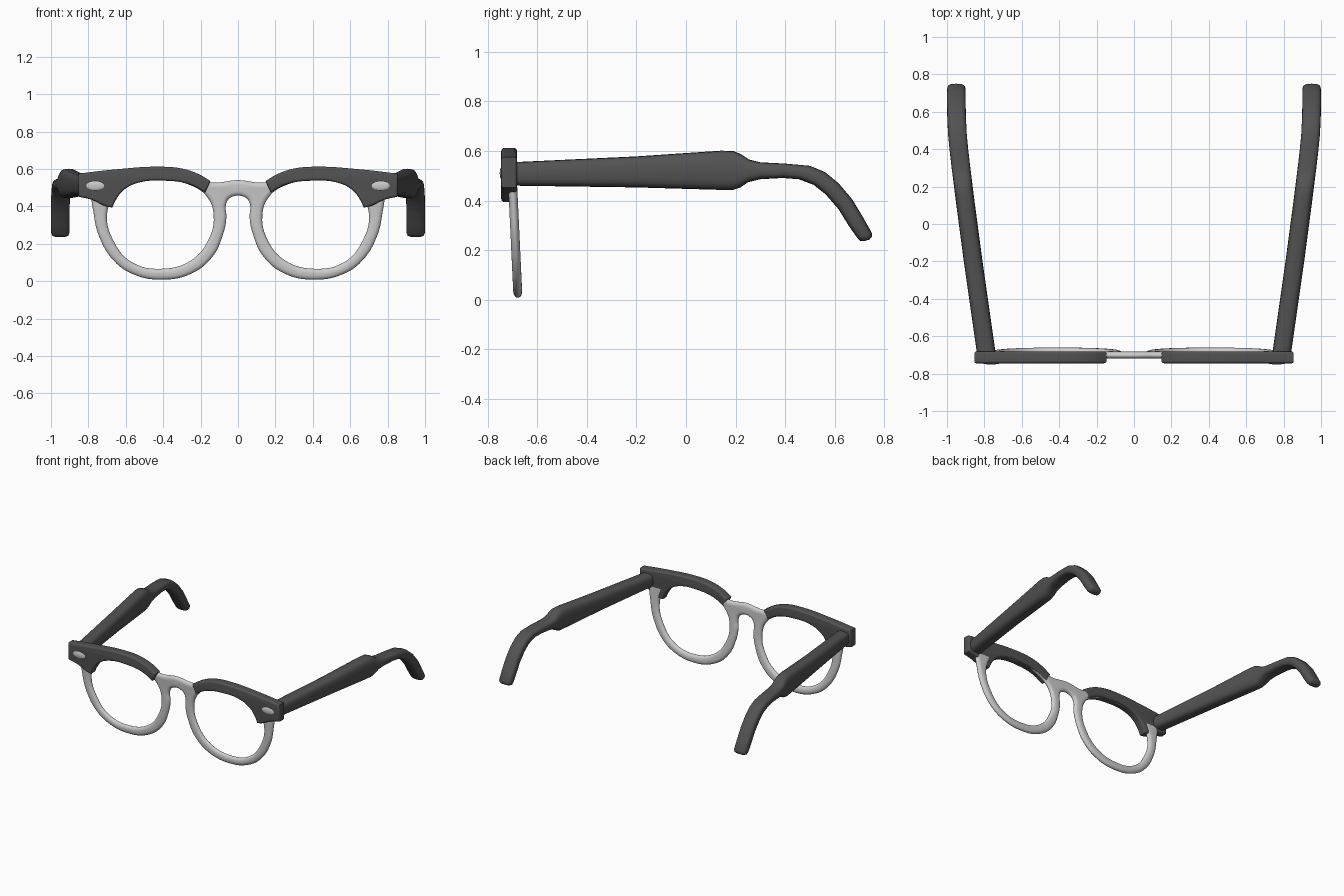
import bpy, bmesh, math

if "Cube" in bpy.data.objects:
    bpy.data.objects.remove(bpy.data.objects["Cube"])

dark = bpy.data.materials.new("dark_plastic")
dark.diffuse_color = (0.085, 0.085, 0.085, 1)
dark.use_nodes = True
dark.node_tree.nodes["Principled BSDF"].inputs["Base Color"].default_value = dark.diffuse_color


def finish(name, bm, mat=None, angle=40):
    bmesh.ops.remove_doubles(bm, verts=bm.verts, dist=0.0004)
    bmesh.ops.recalc_face_normals(bm, faces=bm.faces)
    me = bpy.data.meshes.new(name)
    bm.to_mesh(me)
    bm.free()
    ob = bpy.data.objects.new(name, me)
    bpy.context.collection.objects.link(ob)
    if mat:
        me.materials.append(mat)
    bpy.ops.object.select_all(action='DESELECT')
    ob.select_set(True)
    bpy.context.view_layer.objects.active = ob
    bpy.ops.object.shade_smooth_by_angle(angle=math.radians(angle))
    return ob


def plate(name, loops, y, tilt, half, bevel, squash, mat=None):
    """Filled outline with holes, rounded edges, stood upright in the xz plane.
    A third value on a point marks a sharp corner."""
    cu = bpy.data.curves.new(name + "_outline", 'CURVE')
    cu.dimensions, cu.fill_mode = '2D', 'BOTH'
    cu.resolution_u = 6
    cu.bevel_depth, cu.bevel_resolution, cu.offset = bevel, 4, -bevel
    cu.extrude = max(half / squash - bevel, 0)
    for loop in loops:
        sp = cu.splines.new('BEZIER')
        sp.bezier_points.add(len(loop) - 1)
        sp.use_cyclic_u = True
        for bp, p in zip(sp.bezier_points, loop):
            bp.co = (p[0], p[1], 0)
            kind = 'VECTOR' if len(p) > 2 else 'AUTO'
            bp.handle_left_type = bp.handle_right_type = kind
    tmp = bpy.data.objects.new(name + "_outline", cu)
    bpy.context.collection.objects.link(tmp)
    bpy.context.view_layer.update()
    dg = bpy.context.evaluated_depsgraph_get()
    me = bpy.data.meshes.new_from_object(tmp.evaluated_get(dg))
    bpy.data.objects.remove(tmp)
    bm = bmesh.new()
    bm.from_mesh(me)
    for v in bm.verts:
        x, z, d = v.co
        v.co = (x, y - z * tilt - d * squash, z)
    return finish(name, bm, mat)


def flip(loop):
    return [(-p[0],) + tuple(p[1:]) for p in loop]


# Grey front: both rims, bridge and corner lugs in one piece
half_outline = [
    (0.04, 0.447), (0.064, 0.41), (0.062, 0.34), (0.08, 0.25), (0.137, 0.13),
    (0.25, 0.04), (0.41, 0.008), (0.56, 0.037), (0.665, 0.11), (0.745, 0.245),
    (0.775, 0.38), (0.785, 0.445, 1), (0.835, 0.46, 1), (0.835, 0.562, 1),
    (0.65, 0.588), (0.42, 0.602), (0.28, 0.585), (0.19, 0.54), (0.13, 0.527)]
outline = half_outline + [(0, 0.54)] + flip(half_outline)[::-1]
opening = [
    (0.13, 0.35), (0.158, 0.222), (0.25, 0.112), (0.413, 0.066), (0.57, 0.103),
    (0.66, 0.205), (0.70, 0.36), (0.655, 0.46), (0.56, 0.518), (0.41, 0.538),
    (0.26, 0.515), (0.165, 0.45)]
plate("rim_front", [outline, opening, flip(opening)], -0.677, 0.047,
      0.018, 0.026, 0.018 / 0.026)

# Dark brow pieces over the upper rims
brow = [
    (0.147, 0.535, 1), (0.176, 0.474, 1), (0.255, 0.516), (0.39, 0.537),
    (0.53, 0.527), (0.61, 0.488), (0.652, 0.436), (0.672, 0.394, 1),
    (0.70, 0.398), (0.78, 0.434), (0.854, 0.452, 1), (0.854, 0.575, 1),
    (0.65, 0.598), (0.42, 0.612), (0.30, 0.602), (0.21, 0.572)]

# Temple arm stations: upper y, z / lower y, z / centre x / half width
arm = [
    (-0.69, 0.555, -0.69, 0.460, 0.790, 0.050),
    (-0.20, 0.578, -0.20, 0.453, 0.860, 0.050),
    (0.14, 0.601, 0.14, 0.443, 0.905, 0.050),
    (0.19, 0.600, 0.19, 0.443, 0.911, 0.050),
    (0.22, 0.588, 0.22, 0.453, 0.915, 0.050),
    (0.255, 0.565, 0.25, 0.474, 0.919, 0.050),
    (0.30, 0.554, 0.30, 0.486, 0.925, 0.050),
    (0.40, 0.549, 0.39, 0.491, 0.936, 0.050),
    (0.50, 0.540, 0.455, 0.486, 0.944, 0.050),
    (0.56, 0.515, 0.515, 0.463, 0.947, 0.050),
    (0.615, 0.470, 0.563, 0.425, 0.949, 0.050),
    (0.67, 0.405, 0.615, 0.365, 0.950, 0.050),
    (0.715, 0.330, 0.655, 0.300, 0.950, 0.050),
    (0.750, 0.268, 0.690, 0.250, 0.950, 0.049),
    (0.750, 0.254, 0.702, 0.238, 0.950, 0.044),
    (0.740, 0.243, 0.717, 0.236, 0.950, 0.030)]


def temple(name, s, sides=20, power=2 / 3):
    bm = bmesh.new()
    rings = []
    for uy, uz, ly, lz, cx, w in arm:
        ring = []
        for i in range(sides):
            a = 2 * math.pi * i / sides
            c = math.copysign(abs(math.cos(a)) ** power, math.cos(a))
            t = math.copysign(abs(math.sin(a)) ** power, math.sin(a))
            ring.append(bm.verts.new((s * (cx + w * c),
                                      (uy + ly) / 2 + t * (uy - ly) / 2,
                                      (uz + lz) / 2 + t * (uz - lz) / 2)))
        rings.append(ring)
    for a, b in zip(rings, rings[1:]):
        for i in range(sides):
            j = (i + 1) % sides
            bm.faces.new((a[i], a[j], b[j], b[i]))
    bm.faces.new(rings[0])
    bm.faces.new(rings[-1])
    return finish(name, bm, dark, 50)


def rivet(name, s):
    bm = bmesh.new()
    bmesh.ops.create_uvsphere(bm, u_segments=24, v_segments=12, radius=1)
    for v in bm.verts:
        v.co = (s * 0.763 + v.co.x * 0.052, -0.742 + v.co.y * 0.009,
                0.51 + v.co.z * 0.026)
    return finish(name, bm)


for side, s in (("left", -1), ("right", 1)):
    plate("brow_" + side, [brow if s > 0 else flip(brow)], -0.713, 0,
          0.032, 0.013, 1, dark)
    temple("temple_" + side, s)
    rivet("rivet_" + side, s)
